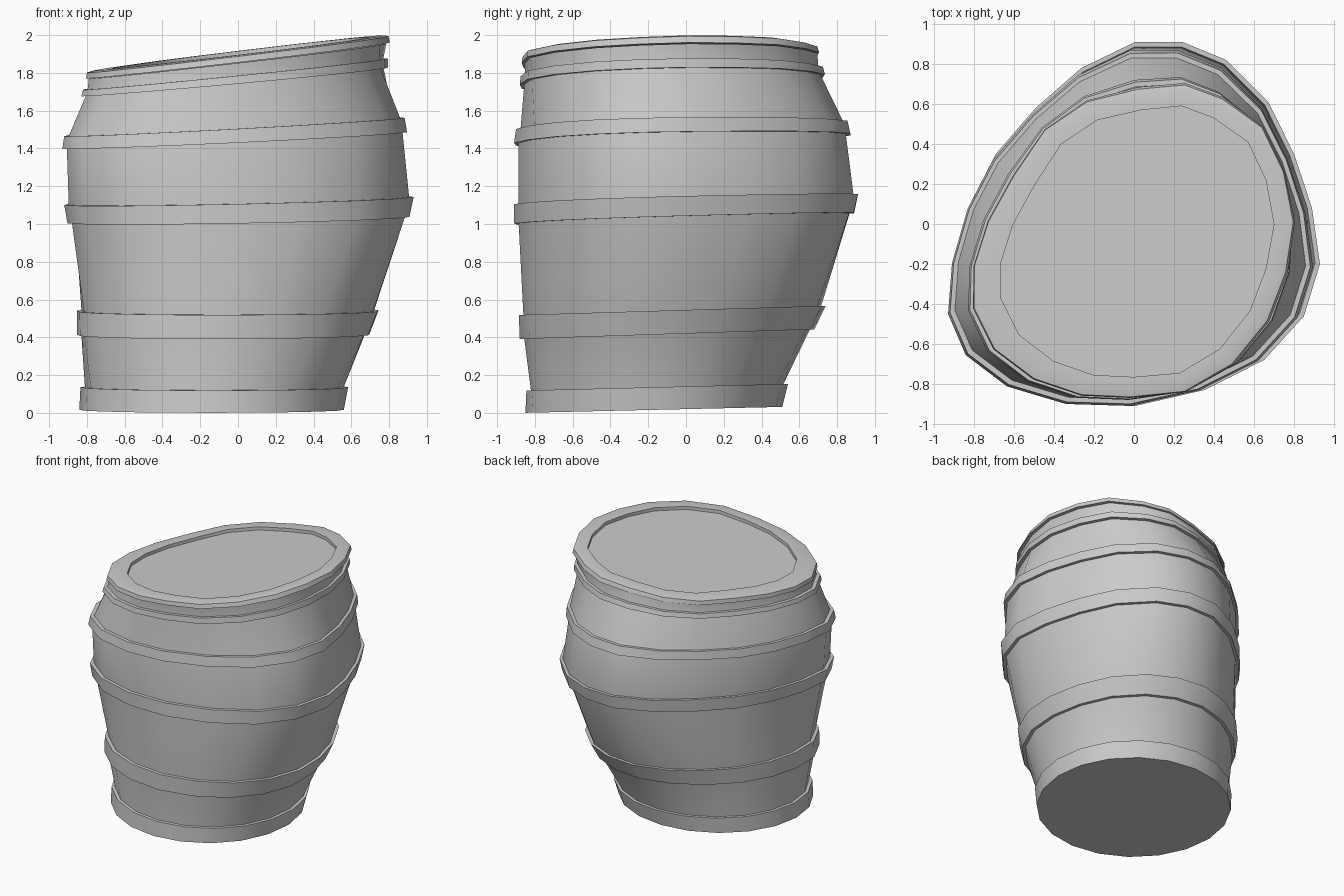
import bpy, bmesh, math

if "Cube" in bpy.data.objects:
    bpy.data.objects.remove(bpy.data.objects["Cube"])

N = 20

def unit(pts):
    """Scale an outline so its bounding box becomes -1..1."""
    xs, ys = [p[0] for p in pts], [p[1] for p in pts]
    f = lambda v, a: 2 * (v - min(a)) / (max(a) - min(a)) - 1
    return [(f(x, xs), f(y, ys)) for x, y in pts]

# Cross-sections: round base, egg-shaped belly, squashed round top
round_s = unit([(math.sin(math.tau * k / N), math.cos(math.tau * k / N)) for k in range(N)])
egg_s = unit([(0, .91), (.24, .91), (.46, .82), (.67, .61), (.8, .35), (.89, .08), (.93, -.2),
              (.85, -.46), (.65, -.68), (.35, -.83), (0, -.91), (-.33, -.9), (-.63, -.81),
              (-.84, -.65), (-.93, -.44), (-.91, -.18), (-.83, .1), (-.7, .35), (-.5, .58), (-.27, .78)])
top_s = unit([(.04, .57), (.24, .59), (.4, .53), (.57, .41), (.66, .22), (.7, 0), (.66, -.22),
              (.58, -.43), (.43, -.62), (.23, -.74), (0, -.76), (-.2, -.75), (-.4, -.68),
              (-.57, -.55), (-.66, -.37), (-.66, -.19), (-.6, 0), (-.49, .2), (-.36, .4), (-.18, .52)])

def ring(x0, x1, y0, y1, z, sx, sy, s, inset=0):
    """Tilted ring; s: 0 = round, 1 = egg, 2 = top outline."""
    a, b, t = (round_s, egg_s, s) if s <= 1 else (egg_s, top_s, s - 1)
    out = []
    for p, q in zip(a, b):
        u, v = p[0] + (q[0] - p[0]) * t, p[1] + (q[1] - p[1]) * t
        x = (x0 + x1) / 2 + u * ((x1 - x0) / 2 - inset)
        y = (y0 + y1) / 2 + v * ((y1 - y0) / 2 - inset)
        out.append((x, y, z + sx * x + sy * y))
    return out

def loft(name, rings, caps=False, closed=False):
    bm = bmesh.new()
    vs = [[bm.verts.new(c) for c in r] for r in rings]
    pairs = list(zip(vs, vs[1:])) + ([(vs[-1], vs[0])] if closed else [])
    for a, b in pairs:
        for i in range(N):
            j = (i + 1) % N
            bm.faces.new((a[i], a[j], b[j], b[i]))
    if caps:
        bm.faces.new(vs[0])
        bm.faces.new(vs[-1])
    bmesh.ops.recalc_face_normals(bm, faces=bm.faces)
    me = bpy.data.meshes.new(name)
    bm.to_mesh(me)
    bm.free()
    ob = bpy.data.objects.new(name, me)
    bpy.context.collection.objects.link(ob)
    bpy.context.view_layer.objects.active = ob
    ob.select_set(True)
    bpy.ops.object.shade_smooth_by_angle(angle=math.radians(30))
    ob.select_set(False)

# Hoops: lower and upper outer ring of each
hoops = [
    ((-.84, .56, -.85, .51, .02, 0, .023, 0), (-.835, .585, -.845, .54, .14, 0, .025, .05)),
    ((-.86, .71, -.88, .68, .42, 0, .033, .4), (-.86, .76, -.885, .74, .545, 0, .03, .45)),
    ((-.905, .91, -.91, .89, 1.03, .015, .03, .95), (-.92, .93, -.91, .91, 1.13, .02, .027, 1)),
    ((-.93, .895, -.91, .87, 1.45, .045, .022, 1), (-.92, .885, -.9, .855, 1.52, .052, .018, 1.05)),
    ((-.83, .808, -.88, .735, 1.758, .09, .018, 1.6), (-.82, .805, -.875, .725, 1.798, .1, .015, 1.65)),
]
body = []
for n, (lo, hi) in enumerate(hoops):
    t = .024
    loft(f"hoop_{n + 1}", [ring(*lo), ring(*hi), ring(*hi, t + .01), ring(*lo, t + .01)], closed=True)
    body += [ring(*lo, t), ring(*hi, t)]

# Barrel body runs through the hoops, up to the rim
body.append(ring(-.79, .79, -.855, .695, 1.865, .114, .015, 1.85))
loft("barrel_body", body, caps=True)

# Top rim with chamfer and recessed lid
rim_lo = (-.805, .81, -.87, .705, 1.868, .115, .015, 1.85)
rim_hi = (-.8, .8, -.865, .695, 1.9, .118, .015, 1.9)
inner = (-.665, .7, -.765, .59, 1.907, .118, .015, 2)
lid = (-.665, .7, -.765, .59, 1.882, .118, .015, 2)
loft("rim_and_lid", [ring(*rim_lo, .03), ring(*rim_lo), ring(*rim_hi),
                     ring(-.76, .775, -.835, .655, 1.907, .118, .015, 1.95),
                     ring(*inner), ring(*lid)], caps=True)
